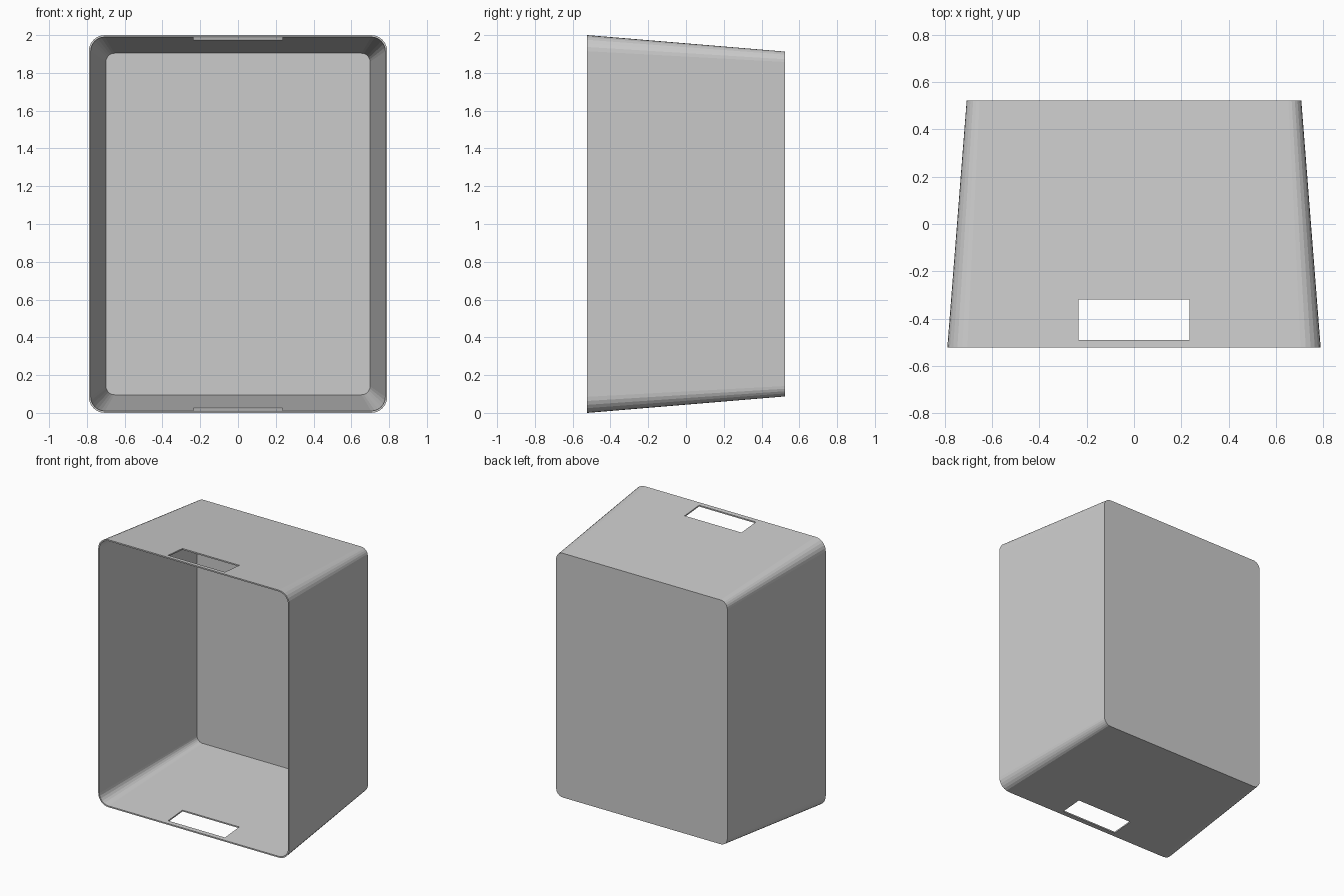
import bpy, bmesh, math

if "Cube" in bpy.data.objects:
    bpy.data.objects.remove(bpy.data.objects["Cube"])

SEG = 6      # facets per rounded corner
WALL = 0.01  # shell thickness


def ring(bm, y, half_w, half_h, r):
    """Rounded rectangle in the xz plane, centred on z = 1."""
    verts = []
    for k, (sx, sz) in enumerate([(1, 1), (-1, 1), (-1, -1), (1, -1)]):
        for i in range(SEG + 1):
            a = math.pi / 2 * (k + i / SEG)
            verts.append(bm.verts.new((sx * (half_w - r) + r * math.cos(a), y,
                                       1 + sz * (half_h - r) + r * math.sin(a))))
    return verts


def make_object(name, bm):
    bmesh.ops.recalc_face_normals(bm, faces=bm.faces)
    mesh = bpy.data.meshes.new(name)
    bm.to_mesh(mesh)
    bm.free()
    obj = bpy.data.objects.new(name, mesh)
    bpy.context.collection.objects.link(obj)
    return obj


# Tapered open-front shell: outer back, outer front, inner front, inner back
bm = bmesh.new()
rings = [ring(bm, 0.523, 0.708, 0.913, 0.055),
         ring(bm, -0.523, 0.79, 1.0, 0.085),
         ring(bm, -0.523, 0.79 - WALL, 1.0 - WALL, 0.085 - WALL),
         ring(bm, 0.523 - WALL, 0.709 - WALL, 0.914 - WALL, 0.055 - WALL)]
for a, b in zip(rings, rings[1:]):
    for i in range(len(a)):
        j = (i + 1) % len(a)
        bm.faces.new((a[i], a[j], b[j], b[i]))
bm.faces.new(rings[0])
bm.faces.new(rings[-1])
shell = make_object("bin_shell", bm)

# Rectangular slots through the top and bottom walls near the opening
bm = bmesh.new()
bmesh.ops.create_cube(bm, size=1)
bmesh.ops.scale(bm, vec=(0.47, 0.17, 3), verts=bm.verts)
bmesh.ops.translate(bm, vec=(0, -0.405, 1), verts=bm.verts)
cutter = make_object("slot_cutter", bm)
cutter.hide_render = True

mod = shell.modifiers.new("slots", 'BOOLEAN')
mod.operation = 'DIFFERENCE'
mod.solver = 'EXACT'
mod.object = cutter
bpy.context.view_layer.objects.active = shell
bpy.ops.object.modifier_apply(modifier=mod.name)
bpy.data.objects.remove(cutter)
